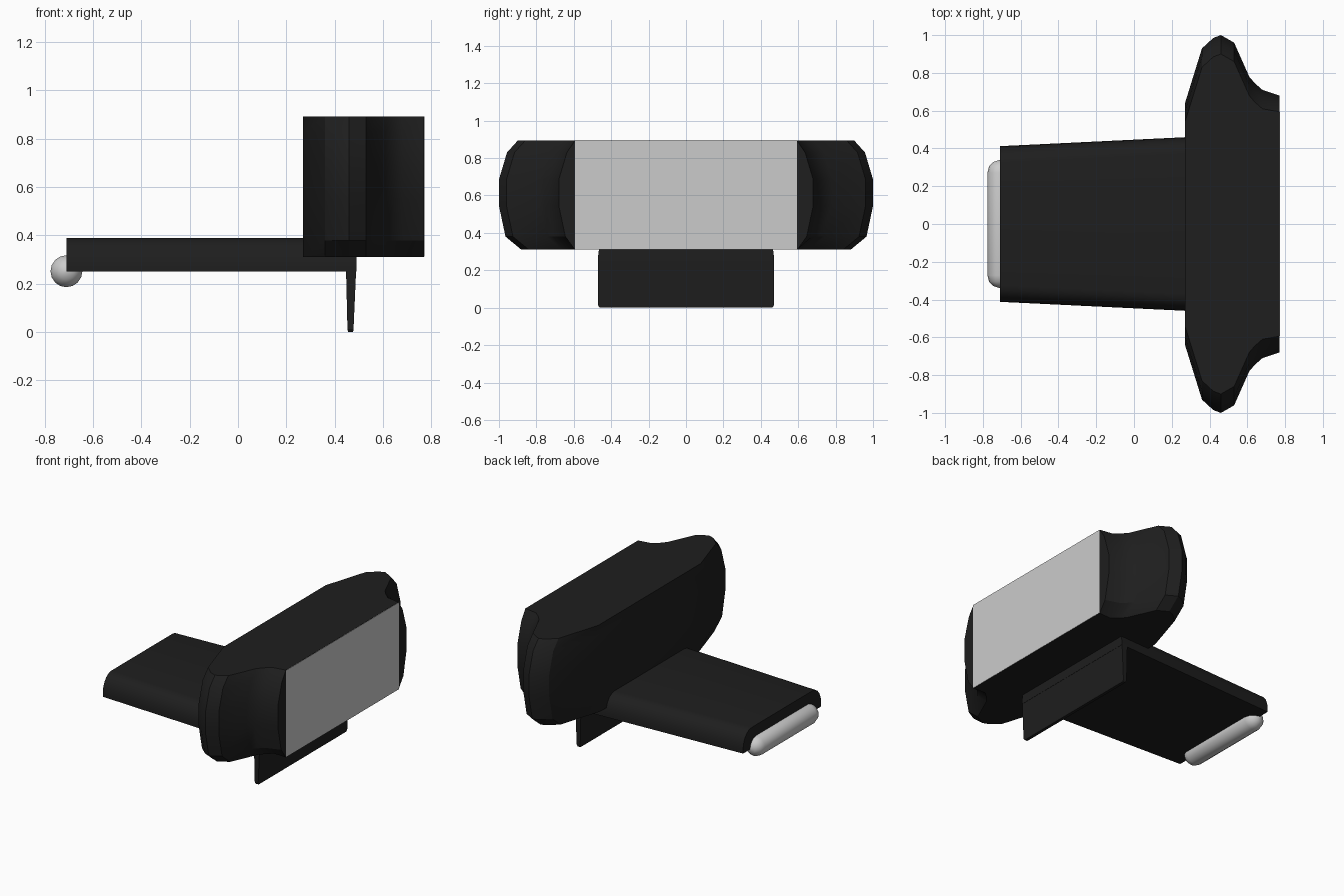
import bpy, bmesh, math

if "Cube" in bpy.data.objects:
    bpy.data.objects.remove(bpy.data.objects["Cube"])

black = bpy.data.materials.new("black_plastic")
black.diffuse_color = (0.013, 0.013, 0.013, 1)
black.use_nodes = True
black.node_tree.nodes["Principled BSDF"].inputs["Base Color"].default_value = black.diffuse_color


def loft(name, rings, mat=None, smooth=None):
    """Skin a stack of equal-length closed rings and cap both ends."""
    bm = bmesh.new()
    rows = [[bm.verts.new(p) for p in ring] for ring in rings]
    n = len(rows[0])
    for a, b in zip(rows, rows[1:]):
        for i in range(n):
            j = (i + 1) % n
            bm.faces.new((a[i], a[j], b[j], b[i]))
    bm.faces.new(rows[0][::-1])
    bm.faces.new(rows[-1])
    bmesh.ops.remove_doubles(bm, verts=bm.verts[:], dist=1e-4)
    bmesh.ops.recalc_face_normals(bm, faces=bm.faces[:])
    me = bpy.data.meshes.new(name)
    bm.to_mesh(me)
    bm.free()
    ob = bpy.data.objects.new(name, me)
    bpy.context.collection.objects.link(ob)
    if mat:
        me.materials.append(mat)
    if smooth:
        bpy.ops.object.select_all(action='DESELECT')
        ob.select_set(True)
        bpy.context.view_layer.objects.active = ob
        bpy.ops.object.shade_smooth_by_angle(angle=math.radians(smooth))
    return ob


def rect(x0, x1, y, z):
    return [(x0, -y, z), (x1, -y, z), (x1, y, z), (x0, y, z)]


# camera head: plan outline repeated up z, its ends bulging outwards at mid height
plan = [(0.27, 0.64), (0.36, 0.93), (0.42, 0.985), (0.46, 1.0), (0.53, 0.96),
        (0.61, 0.78), (0.64, 0.745), (0.68, 0.71), (0.77, 0.68)]
levels = [(0.31, 0.12), (0.38, 0.035), (0.545, 0), (0.685, 0), (0.83, 0.043), (0.893, 0.10)]
rings = []
for z, inset in levels:
    half = [(x, max(0.594, y - inset) if x > 0.7 else y - inset) for x, y in plan]
    rings.append([(x, -y, z) for x, y in half] + [(x, y, z) for x, y in half[::-1]])
loft("camera_head", rings, black, 30)

# grey front panel
loft("front_panel", [rect(0.764, 0.772, 0.594, z) for z in (0.312, 0.892)])

# tapered mounting arm with rounded upper edges
def arm_section(x, w):
    half = [(w, 0.25)]
    for k in range(6):
        a = math.radians(18 * k)
        half.append((w - 0.09 + 0.09 * math.cos(a), 0.275 + 0.115 * math.sin(a)))
    return [(x, y, z) for y, z in half] + [(x, -y, z) for y, z in half[::-1]]

loft("mounting_arm", [arm_section(-0.71, 0.412), arm_section(0.49, 0.47)], black, 30)

# thin clip plate hanging at the front
loft("clip_plate", [rect(0.456, 0.476, 0.462, 0.0), rect(0.453, 0.478, 0.47, 0.012),
                    rect(0.447, 0.489, 0.47, 0.26)], black)

# capsule-shaped grip roller at the rear end
R, L, SIDES = 0.066, 0.272, 16
stations = [(s * (L + R * math.sin(math.radians(a))), R * math.cos(math.radians(a)))
            for s, angles in ((-1, (85, 60, 30, 0)), (1, (0, 30, 60, 85))) for a in angles]
loft("grip_roller", [[(-0.71 + r * math.cos(2 * math.pi * i / SIDES), y,
                       0.252 + r * math.sin(2 * math.pi * i / SIDES)) for i in range(SIDES)]
                     for y, r in stations], None, 35)
